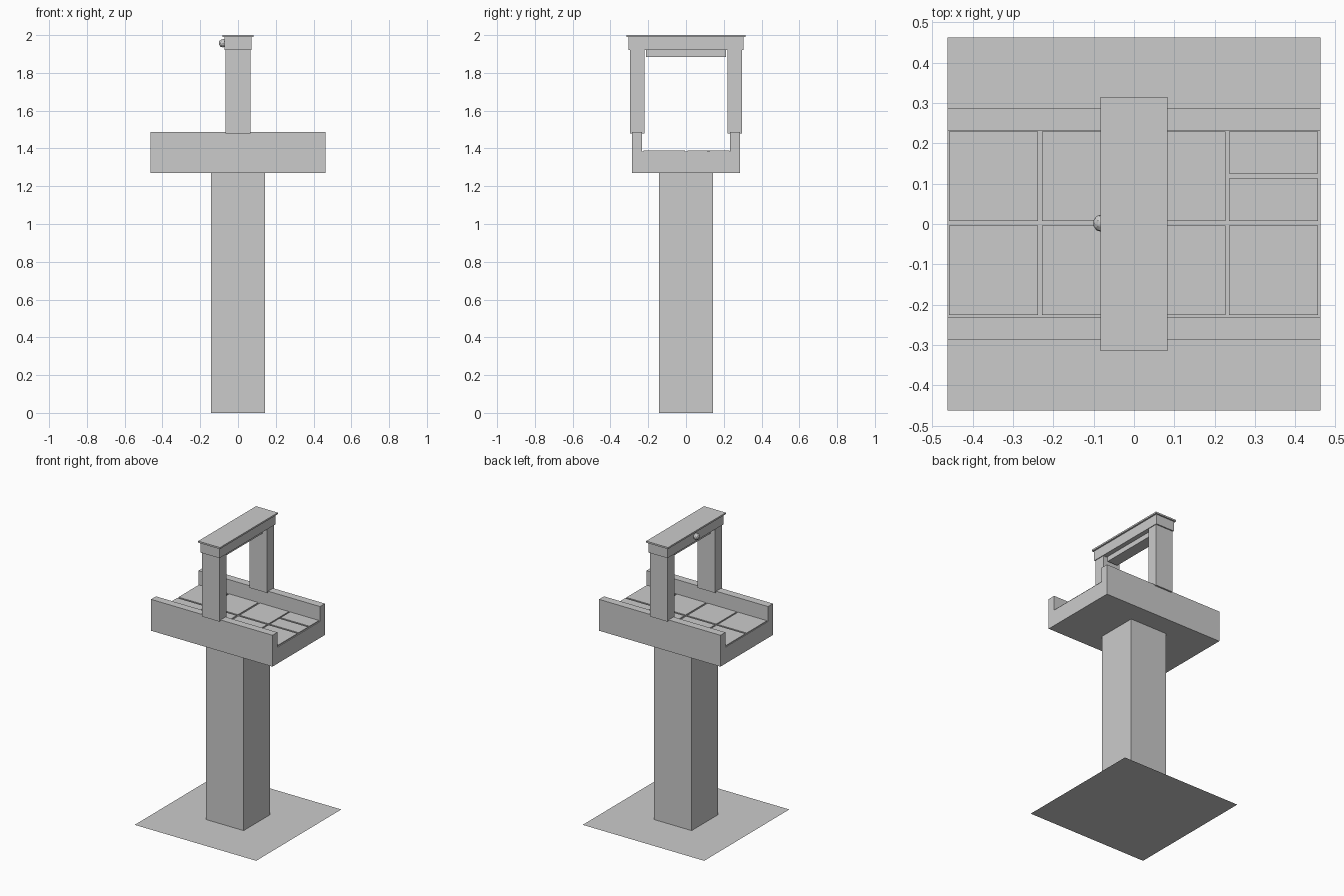
import bpy
import bmesh

cube = bpy.data.objects.get("Cube")
if cube:
    bpy.data.objects.remove(cube, do_unlink=True)

stone = bpy.data.materials.new("grey_stone")
stone.use_nodes = True
colour = (0.6, 0.6, 0.6, 1)
stone.diffuse_color = colour
stone.node_tree.nodes["Principled BSDF"].inputs["Base Color"].default_value = colour


def add_object(name, bm):
    bmesh.ops.recalc_face_normals(bm, faces=bm.faces)
    mesh = bpy.data.meshes.new(name)
    bm.to_mesh(mesh)
    bm.free()
    mesh.materials.append(stone)
    obj = bpy.data.objects.new(name, mesh)
    bpy.context.collection.objects.link(obj)
    return obj


def box(name, x, y, z):
    """Box from (min, max) ranges along each axis."""
    bm = bmesh.new()
    bmesh.ops.create_cube(bm, size=1)
    for v in bm.verts:
        v.co = [r[0] if c < 0 else r[1] for c, r in zip(v.co, (x, y, z))]
    return add_object(name, bm)


def centred(name, half_x, half_y, z):
    return box(name, (-half_x, half_x), (-half_y, half_y), z)


# Flat ground sheet, facing up
bm = bmesh.new()
bmesh.ops.create_grid(bm, x_segments=1, y_segments=1, size=0.463)
add_object("ground_sheet", bm)

# Tall square pillar
centred("pillar", 0.143, 0.143, (0, 1.272))

# Bridge deck: a channel profile swept along x
HALF, OUTER, INNER = 0.463, 0.286, 0.232
LOW, FLOOR, RAIL = 1.27, 1.383, 1.486
right_half = [(OUTER, LOW), (OUTER, RAIL), (INNER, RAIL), (INNER, FLOOR)]
profile = right_half + [(-y, z) for y, z in reversed(right_half)]
bm = bmesh.new()
end = bm.faces.new([bm.verts.new((-HALF, y, z)) for y, z in profile])
swept = bmesh.ops.extrude_face_region(bm, geom=[end], use_keep_orig=True)
moved = [g for g in swept["geom"] if isinstance(g, bmesh.types.BMVert)]
bmesh.ops.translate(bm, verts=moved, vec=(2 * HALF, 0, 0))
add_object("bridge_deck", bm)

# Thin paving slabs with narrow joints
slab_z = (FLOOR - 0.002, 1.39)
columns = [(-0.459, -0.238), (-0.228, -0.006), (0.006, 0.227), (0.236, 0.457)]
for i, column in enumerate(columns):
    rows = [(-0.226, -0.004)]
    if i == 3:
        rows += [(0.008, 0.113), (0.125, 0.229)]
    else:
        rows += [(0.008, 0.229)]
    for j, row in enumerate(rows):
        box(f"paving_slab_{i}_{j}", column, row, slab_z)

# Gateway posts standing on the parapets
for name, side in (("front", -1), ("back", 1)):
    span = sorted((side * 0.221, side * 0.297))
    box(f"{name}_post", (-0.067, 0.067), span, (1.478, 1.922))

# Beam, inner lintel and cap
centred("lintel", 0.04, 0.212, (1.885, 1.925))
centred("top_beam", 0.072, 0.305, (1.92, 1.99))
centred("cap_slab", 0.083, 0.315, (1.989, 2.0))

# Small round knob on the side of the beam
bm = bmesh.new()
bmesh.ops.create_icosphere(bm, subdivisions=2, radius=0.022)
bmesh.ops.translate(bm, verts=bm.verts, vec=(-0.08, 0.002, 1.957))
add_object("knob", bm)
